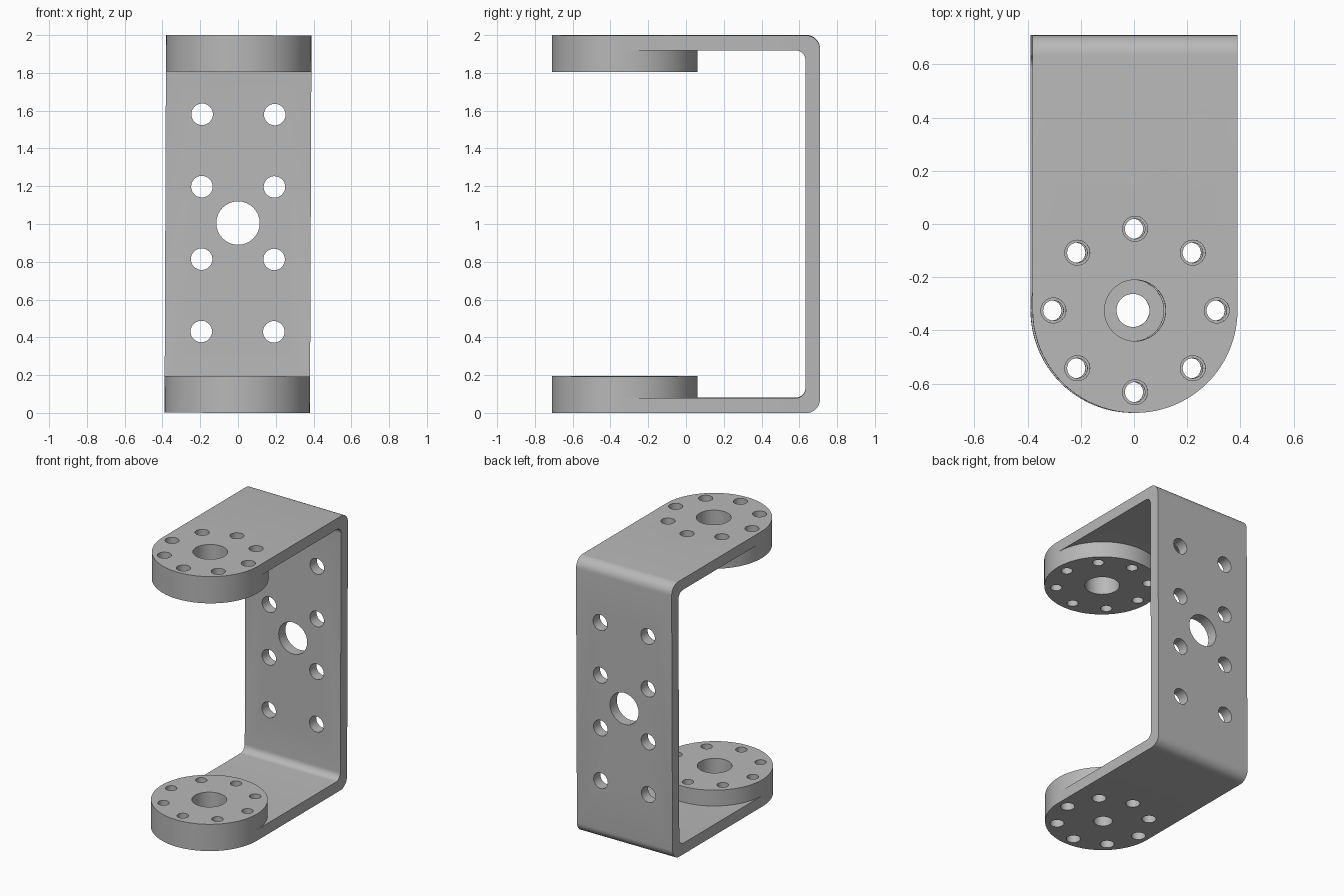
import bpy, bmesh, math
from mathutils import Matrix, Vector

cube = bpy.data.objects.get("Cube")
if cube:
    bpy.data.objects.remove(cube, do_unlink=True)

R = 0.385          # half width and disc radius
HUB_Y = -0.325     # axis of the round ends
PLATE = 0.08       # sheet thickness
DISC_TOP = 0.195
TILT = 0.004       # slight lean about y

steel = bpy.data.materials.new("grey_metal")
steel.use_nodes = True
grey = (0.48, 0.48, 0.48, 1)
steel.diffuse_color = grey
steel.node_tree.nodes["Principled BSDF"].inputs["Base Color"].default_value = grey


def make_object(name, bm):
    bmesh.ops.recalc_face_normals(bm, faces=bm.faces)
    mesh = bpy.data.meshes.new(name)
    bm.to_mesh(mesh)
    bm.free()
    mesh.materials.append(steel)
    obj = bpy.data.objects.new(name, mesh)
    bpy.context.collection.objects.link(obj)
    return obj


def prism(name, points, direction):
    bm = bmesh.new()
    face = bm.faces.new([bm.verts.new(p) for p in points])
    new = bmesh.ops.extrude_face_region(bm, geom=[face])["geom"]
    bmesh.ops.translate(bm, vec=direction,
                        verts=[v for v in new if isinstance(v, bmesh.types.BMVert)])
    return make_object(name, bm)


def add_rod(bm, centre, radius, depth, axis="Z", segments=32):
    turn = Matrix.Rotation(math.pi / 2, 4, "X") if axis == "Y" else Matrix()
    bmesh.ops.create_cone(bm, cap_ends=True, segments=segments, radius1=radius,
                          radius2=radius, depth=depth,
                          matrix=Matrix.Translation(centre) @ turn)


def add_bolt_circle(bm, z, radius, depth):
    for i in range(8):
        a = i * math.pi / 4
        add_rod(bm, (0.307 * math.cos(a), HUB_Y + 0.307 * math.sin(a), z), radius, depth)


def arc(cy, cz, radius, start, end, steps=8):
    return [(cy + radius * math.cos(math.radians(start + (end - start) * i / steps)),
             cz + radius * math.sin(math.radians(start + (end - start) * i / steps)))
            for i in range(steps + 1)]


def boolean(obj, cutter, operation):
    mod = obj.modifiers.new("cut", "BOOLEAN")
    mod.object, mod.operation, mod.solver = cutter, operation, "EXACT"
    graph = bpy.context.evaluated_depsgraph_get()
    mesh = bpy.data.meshes.new_from_object(obj.evaluated_get(graph))
    obj.modifiers.clear()
    obj.data = mesh
    bpy.data.objects.remove(cutter, do_unlink=True)


def finish(obj):
    obj.rotation_euler.y = TILT
    obj.location.x = -TILT
    bpy.ops.object.select_all(action="DESELECT")
    obj.select_set(True)
    bpy.context.view_layer.objects.active = obj
    bpy.ops.object.shade_smooth_by_angle(angle=math.radians(30))


# Bent sheet: C-shaped side profile with rounded corners
ro, ri, back, inner = 0.075, 0.05, 0.71, 0.632
profile = [(-0.8, 0)] + arc(back - ro, ro, ro, -90, 0) + arc(back - ro, 2 - ro, ro, 0, 90)
profile += [(-0.8, 2), (-0.8, 2 - PLATE)]
profile += arc(inner - ri, 2 - PLATE - ri, ri, 90, 0)
profile += arc(inner - ri, PLATE + ri, ri, 0, -90) + [(-0.8, PLATE)]
bracket = prism("bracket", [(-0.5, y, z) for y, z in profile], Vector((1, 0, 0)))

# Trim to width and round the front ends
outline = arc(0, HUB_Y, R, 180, 360, 48) + [(R, 0.9), (-R, 0.9)]
boolean(bracket, prism("trim", [(x, y, -0.2) for x, y in outline], Vector((0, 0, 2.4))),
        "INTERSECT")

# Holes in the bracket
bm = bmesh.new()
for z in (0.43, 0.813, 1.197, 1.58):
    for x in (-0.192, 0.192):
        add_rod(bm, (x, 0.67, z), 0.057, 0.3, "Y")
add_rod(bm, (0, 0.67, 1.005), 0.115, 0.3, "Y")
for z, bore in ((PLATE / 2, 0.062), (2 - PLATE / 2, 0.115)):
    add_rod(bm, (0, HUB_Y, z), bore, 0.2, segments=48)
    add_bolt_circle(bm, z, 0.047, 0.2)
boolean(bracket, make_object("bracket_holes", bm), "DIFFERENCE")
finish(bracket)

# Round horn discs on the inner faces of both arms
thick = DISC_TOP - PLATE
for name, z in (("lower_disc", PLATE + thick / 2), ("upper_disc", 2 - PLATE - thick / 2)):
    bm = bmesh.new()
    add_rod(bm, (0, HUB_Y, z), R, thick, segments=96)
    disc = make_object(name, bm)
    bm = bmesh.new()
    add_rod(bm, (0, HUB_Y, z), 0.115, 0.3, segments=48)
    add_bolt_circle(bm, z, 0.038, 0.3)
    boolean(disc, make_object("disc_holes", bm), "DIFFERENCE")
    finish(disc)
